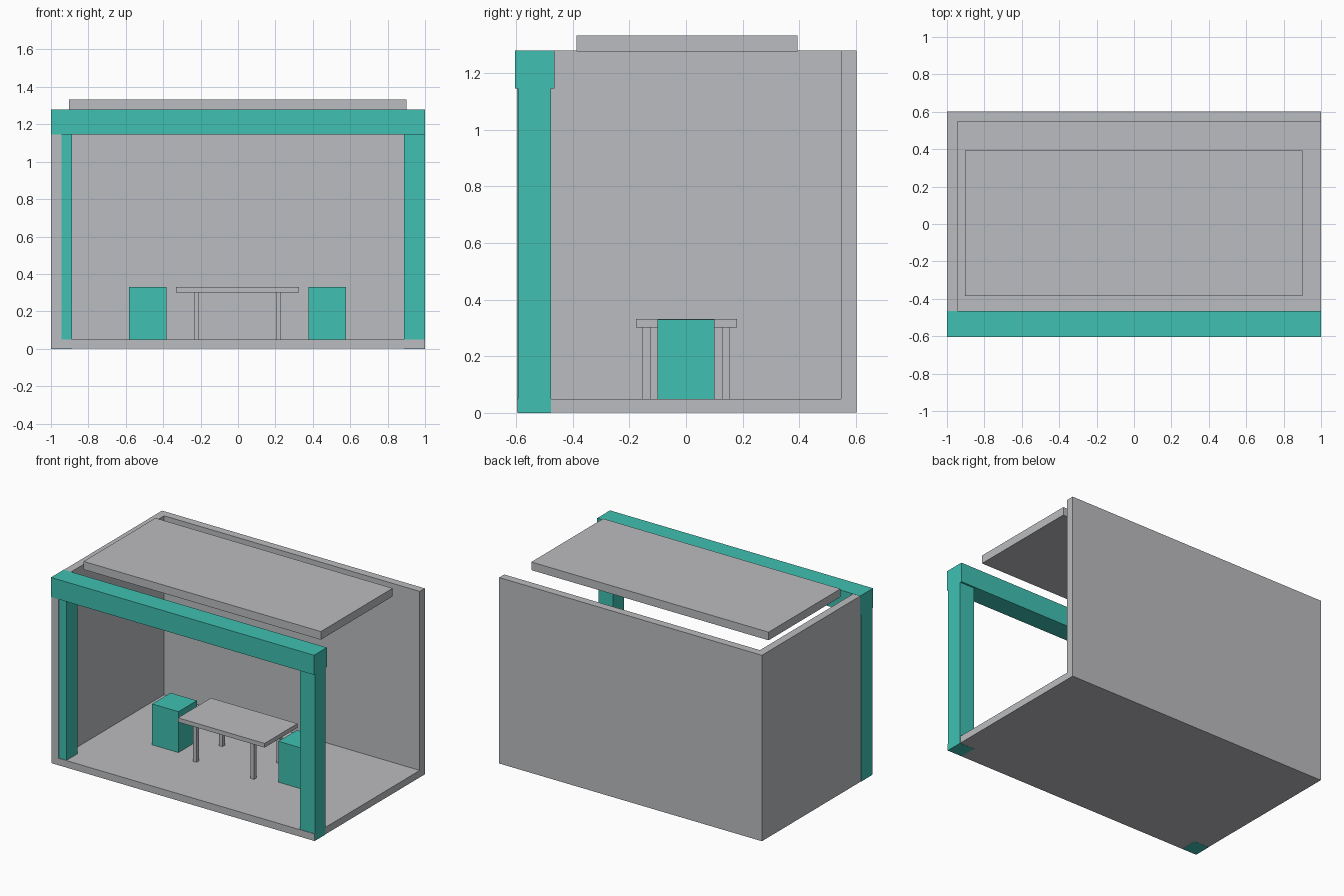
import bpy
import bmesh
from mathutils import Vector

default = bpy.data.objects.get("Cube")
if default:
    bpy.data.objects.remove(default, do_unlink=True)


def material(name, rgb):
    mat = bpy.data.materials.new(name)
    mat.use_nodes = True
    color = (*rgb, 1)
    mat.diffuse_color = color
    mat.node_tree.nodes["Principled BSDF"].inputs["Base Color"].default_value = color
    return mat


GREY = material("light_grey", (0.50, 0.505, 0.525))
TEAL = material("teal", (0.05, 0.53, 0.445))


def box(name, x, y, z, mat):
    """Box spanning the given (low, high) range on each axis."""
    low, high = (Vector(corner) for corner in zip(x, y, z))
    bm = bmesh.new()
    bmesh.ops.create_cube(bm, size=1)
    bmesh.ops.scale(bm, vec=high - low, verts=bm.verts)
    bmesh.ops.translate(bm, vec=(low + high) / 2, verts=bm.verts)
    mesh = bpy.data.meshes.new(name)
    bm.to_mesh(mesh)
    bm.free()
    mesh.materials.append(mat)
    obj = bpy.data.objects.new(name, mesh)
    bpy.context.collection.objects.link(obj)
    return obj


EPS = 0.001           # keeps teal frame faces just proud of the grey shell
END = 1 - EPS
FRONT, BACK = -0.597, 0.602
FLOOR_TOP = 0.049
WALL_TOP = 1.28 - EPS
WALL = 0.055          # wall thickness

# Room shell: floor, back wall and one closed end
box("floor", (-END, END), (FRONT, BACK), (EPS, FLOOR_TOP), GREY)
box("back_wall", (-END, END), (BACK - WALL, BACK), (FLOOR_TOP, WALL_TOP), GREY)
box("right_wall", (-END, WALL - 1), (FRONT, BACK - WALL), (FLOOR_TOP, WALL_TOP), GREY)

# Front frame: two posts carrying a beam
for side, x in (("right", (-1, -0.888)), ("left", (0.888, 1))):
    box(side + "_post", x, (-0.593, -0.476), (0, 1.145), TEAL)
box("front_beam", (-1, 1), (-0.603, -0.464), (1.145, 1.28), TEAL)

# Floating roof panel
box("roof_panel", (-0.904, 0.9), (-0.386, 0.394), (1.277, 1.333), GREY)

# Table with four legs
box("table_top", (-0.332, 0.326), (-0.177, 0.18), (0.302, 0.331), GREY)
for side, x in (("right", -0.222), ("left", 0.216)):
    for end, y in (("front", -0.139), ("back", 0.142)):
        box(f"table_leg_{end}_{side}", (x - 0.014, x + 0.014),
            (y - 0.014, y + 0.014), (FLOOR_TOP, 0.302), GREY)

# Block stools at either end of the table
for side, x in (("right", -0.483), ("left", 0.478)):
    box(side + "_stool", (x - 0.1, x + 0.1), (-0.1, 0.1), (FLOOR_TOP, 0.33), TEAL)
